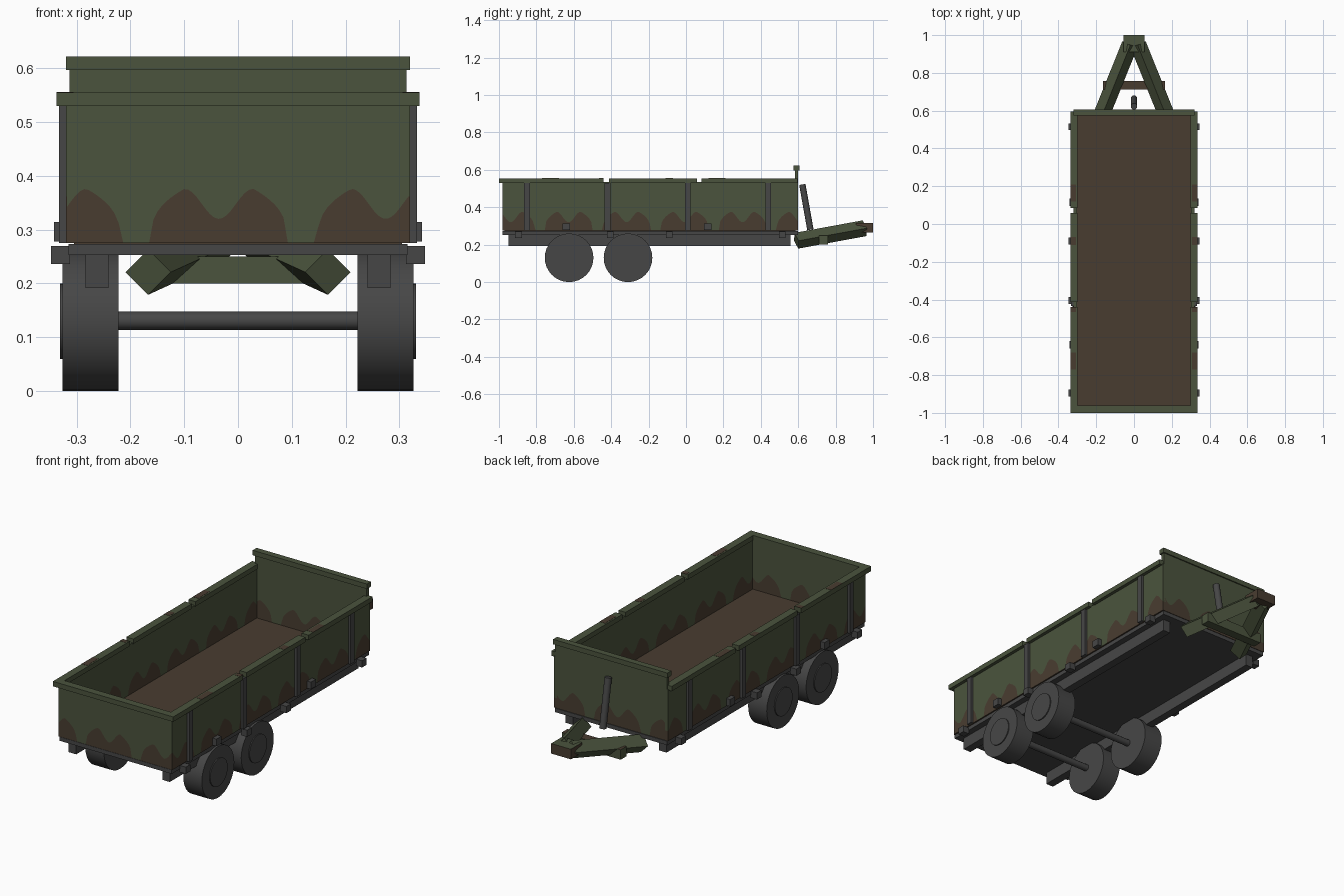
import bpy, bmesh, math
from mathutils import Vector

if "Cube" in bpy.data.objects:
    bpy.data.objects.remove(bpy.data.objects["Cube"])


def material(name, rgb):
    m = bpy.data.materials.new(name)
    m.diffuse_color = (*rgb, 1)
    m.use_nodes = True
    m.node_tree.nodes["Principled BSDF"].inputs["Base Color"].default_value = m.diffuse_color
    return m


GREEN = material("olive_green", (0.070, 0.088, 0.047))
BROWN = material("earth_brown", (0.066, 0.046, 0.030))
GREY = material("dark_grey", (0.062, 0.062, 0.062))


def finish(name, bm, *mats):
    bmesh.ops.recalc_face_normals(bm, faces=bm.faces)
    me = bpy.data.meshes.new(name)
    bm.to_mesh(me)
    bm.free()
    ob = bpy.data.objects.new(name, me)
    bpy.context.collection.objects.link(ob)
    for m in mats:
        me.materials.append(m)
    return ob


def box(name, x, y, z, *mats):
    bm = bmesh.new()
    bmesh.ops.create_cube(bm, size=1)
    for v in bm.verts:
        v.co = [a + (b - a) * (c + 0.5) for (a, b), c in zip((x, y, z), v.co)]
    return finish(name, bm, *mats)


def mirrored_box(name, x, y, z, *mats):
    box(name + "_right", x, y, z, *mats)
    box(name + "_left", (-x[1], -x[0]), y, z, *mats)


def cylinder(name, a, b, r, sides, mat):
    a, b = Vector(a), Vector(b)
    bm = bmesh.new()
    bmesh.ops.create_cone(bm, cap_ends=True, segments=sides, radius1=r, radius2=r,
                          depth=(b - a).length)
    rot = (b - a).to_track_quat('Z', 'Y')
    for v in bm.verts:
        v.co = rot @ v.co + (a + b) / 2
    ob = finish(name, bm, mat)
    bpy.ops.object.select_all(action='DESELECT')
    ob.select_set(True)
    bpy.context.view_layer.objects.active = ob
    bpy.ops.object.shade_smooth_by_angle(angle=math.radians(35))
    return ob


FLOOR = 0.275


def patch_height(t, start):
    """Top of the two-humped brown camouflage patches at distance t along a wall."""
    u = ((t - start) % 0.31) / 0.255
    if u >= 1:
        return FLOOR + 0.001
    hump = 0.348 - 0.028 * math.cos(4 * math.pi * u + 0.0)
    edge = min(u, 1 - u)
    if edge < 0.25:
        hump = FLOOR + 0.101 * min(1, (edge / 0.25)) ** 0.35
    return hump


def wall(name, along, span, depth, top, start):
    """Thin board split in a wavy brown lower band and a green upper band."""
    bm = bmesh.new()
    n = int((span[1] - span[0]) / 0.008)
    rings = []
    for i in range(n + 1):
        t = span[0] + (span[1] - span[0]) * i / n
        h = patch_height(t, start)
        ring = [(depth[0], FLOOR), (depth[0], h), (depth[0], top),
                (depth[1], top), (depth[1], h), (depth[1], FLOOR)]
        rings.append([bm.verts.new((t, d, z) if along == 'x' else (d, t, z)) for d, z in ring])
    for a, b in zip(rings, rings[1:]):
        for k in range(6):
            j = (k + 1) % 6
            f = bm.faces.new((a[k], a[j], b[j], b[k]))
            f.material_index = 1 if k in (0, 4, 5) else 0
    for r in (rings[0], rings[-1]):
        bm.faces.new((r[0], r[1], r[4], r[5])).material_index = 1
        bm.faces.new((r[1], r[2], r[3], r[4]))
    finish(name, bm, GREEN, BROWN)


# Load bed and its boards
box("deck", (-0.315, 0.315), (-0.98, 0.60), (0.253, 0.273), GREY)
box("bed_floor", (-0.305, 0.305), (-0.97, 0.585), (0.273, 0.281), BROWN)
wall("side_board_right", 'y', (-0.98, 0.60), (0.302, 0.320), 0.535, -0.755)
wall("side_board_left", 'y', (-0.98, 0.60), (-0.320, -0.302), 0.535, -0.755)
wall("tailgate", 'x', (-0.318, 0.318), (-0.982, -0.965), 0.535, -0.163)
wall("headboard", 'x', (-0.313, 0.313), (0.582, 0.600), 0.60, -0.163)

# Top rails, in three lengths along each side
for i, span in enumerate(((-0.998, -0.440), (-0.412, 0.058), (0.084, 0.595))):
    mirrored_box(f"top_rail_{i}", (0.298, 0.337), span, (0.530, 0.555), GREEN)
box("tailgate_rail", (-0.337, 0.337), (-1.0, -0.962), (0.530, 0.555), GREEN)
box("headboard_rail", (-0.320, 0.320), (0.574, 0.606), (0.597, 0.622), GREEN)

# Brown paint on the rail tops
for i, span in enumerate(((-0.77, -0.68), (-0.465, -0.44), (-0.11, -0.07), (0.12, 0.21))):
    mirrored_box(f"rail_paint_{i}", (0.306, 0.337), span, (0.554, 0.556), BROWN)

# Stanchions, hinges and deck brackets
for i, y in enumerate((-0.85, -0.42, 0.01, 0.44)):
    mirrored_box(f"stanchion_{i}", (0.318, 0.333), (y - 0.015, y + 0.015), (0.275, 0.530), GREY)
for i, y in enumerate((-0.64, 0.115)):
    mirrored_box(f"hinge_{i}", (0.316, 0.342), (y - 0.02, y + 0.02), (0.278, 0.314), GREY)
for i, y in enumerate((-0.895, -0.405, -0.09, 0.515)):
    mirrored_box(f"bracket_{i}", (0.312, 0.347), (y - 0.018, y + 0.018), (0.236, 0.270), GREY)

# Chassis rails, axles and wheels
mirrored_box("chassis_rail", (0.241, 0.283), (-0.95, 0.56), (0.192, 0.254), GREY)
for i, y in enumerate((-0.625, -0.31)):
    cylinder(f"axle_{i}", (-0.23, y, 0.131), (0.23, y, 0.131), 0.017, 12, GREY)
    for s, side in ((1, "right"), (-1, "left")):
        cylinder(f"wheel_{i}_{side}", (s * 0.222, y, 0.13), (s * 0.326, y, 0.13), 0.13, 32, GREY)
        cylinder(f"hub_{i}_{side}", (s * 0.32, y, 0.13), (s * 0.331, y, 0.13), 0.07, 32, GREY)

# Drawbar: two diagonal square beams meeting at a hitch block
for s, side in ((1, "right"), (-1, "left")):
    bm = bmesh.new()
    rings = []
    for cx, cy, cz in ((0.167, 0.59, 0.221), (0.02, 0.955, 0.288)):
        # each end is a diamond, sheared to sit square to the beam
        corners = ((0.042, 0.012, 0), (0, -0.010, 0.042), (-0.042, -0.012, 0), (0, 0.010, -0.042))
        rings.append([bm.verts.new((s * (cx + a), cy + b, cz + c)) for a, b, c in corners])
    for k in range(4):
        j = (k + 1) % 4
        bm.faces.new((rings[0][k], rings[0][j], rings[1][j], rings[1][k]))
    for r in rings:
        bm.faces.new(r)
    finish(f"drawbar_beam_{side}", bm, GREEN)

crossbar = box("drawbar_crossbar", (-0.165, 0.165), (0.712, 0.758), (0.200, 0.250), GREEN, BROWN)
hitch = box("hitch_block", (-0.055, 0.055), (0.91, 1.0), (0.265, 0.316), GREEN, BROWN)
for f in crossbar.data.polygons:
    f.material_index = 1 if f.normal.z > 0.5 else 0
for f in hitch.data.polygons:
    f.material_index = 0 if f.normal.z > 0.5 else 1

# Support prop leaning on the headboard
cylinder("support_prop", (0, 0.665, 0.28), (0, 0.622, 0.522), 0.017, 12, GREY)
